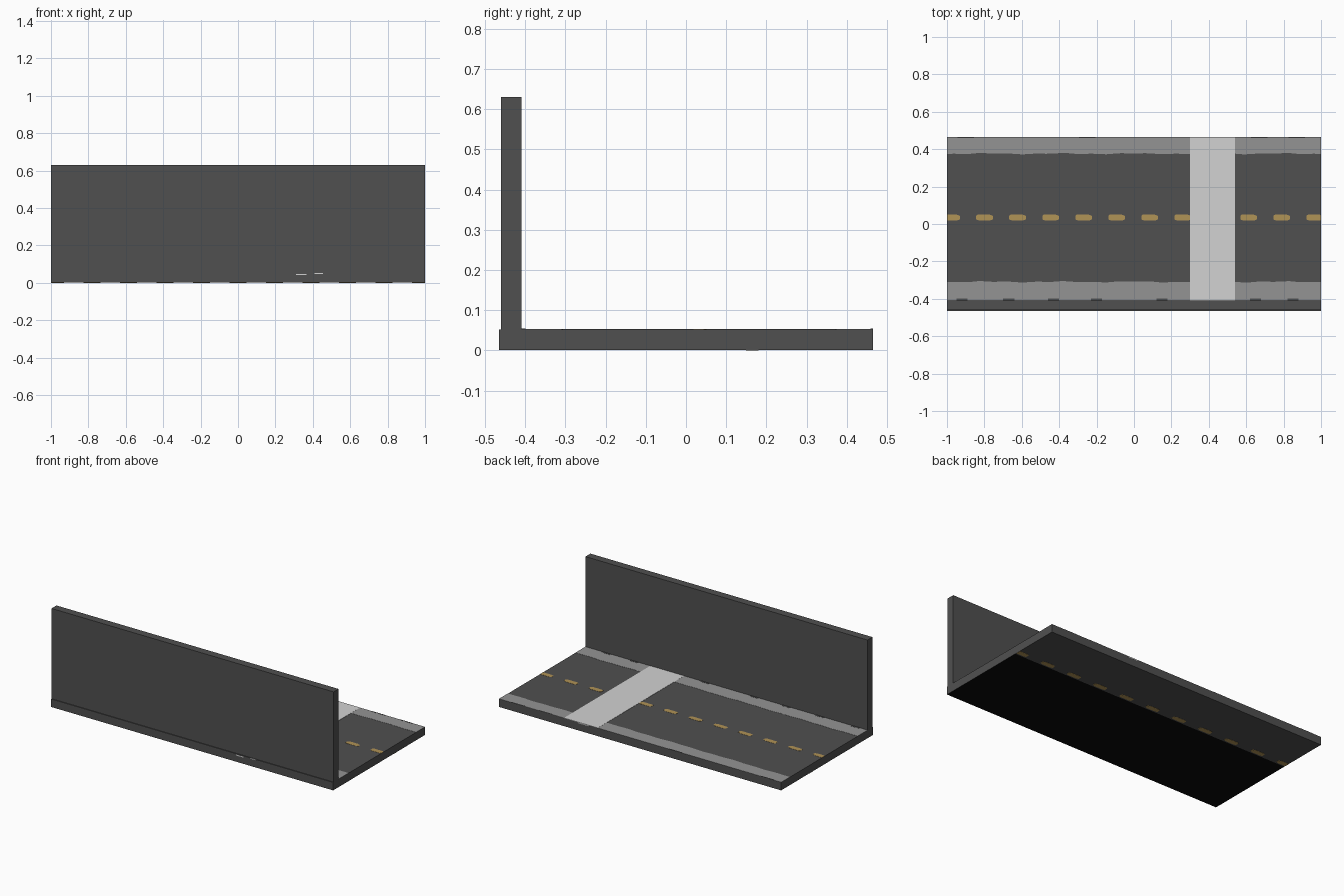
import bpy, bmesh, math

if "Cube" in bpy.data.objects:
    bpy.data.objects.remove(bpy.data.objects["Cube"])


def lin(c):
    c /= 255
    return c / 12.92 if c <= 0.04045 else ((c + 0.055) / 1.055) ** 2.4


def material(name, r, g, b):
    m = bpy.data.materials.new(name)
    m.diffuse_color = (lin(r), lin(g), lin(b), 1)
    m.use_nodes = True
    m.node_tree.nodes["Principled BSDF"].inputs["Base Color"].default_value = m.diffuse_color
    return m


ASPHALT = material("asphalt grey", 80, 80, 80)
PAVING = material("paving grey", 148, 148, 148)
PALE = material("pale crossing", 210, 210, 210)
OCHRE = material("ochre paint", 176, 147, 86)
BLACK = material("underside black", 10, 10, 10)
TOP = 0.052


def prism(name, outlines, z0, z1, mat):
    """Extrude one or more counter-clockwise xy outlines from z0 to z1."""
    bm = bmesh.new()
    for pts in outlines:
        f = bm.faces.new([bm.verts.new((x, y, z0)) for x, y in pts])
        up = bmesh.ops.extrude_face_region(bm, geom=[f])["geom"]
        for v in up:
            if isinstance(v, bmesh.types.BMVert):
                v.co.z = z1
    bmesh.ops.recalc_face_normals(bm, faces=bm.faces)
    me = bpy.data.meshes.new(name)
    bm.to_mesh(me)
    bm.free()
    me.materials.append(mat)
    ob = bpy.data.objects.new(name, me)
    bpy.context.collection.objects.link(ob)
    return ob


def rect(x0, x1, y0, y1):
    return [(x0, y0), (x1, y0), (x1, y1), (x0, y1)]


def dash(x, y, length=0.09, w=0.032):
    """Rounded, slightly worn paint dash, clipped at the slab ends."""
    a, b, h = x - length / 2, x + length / 2, w / 2
    pts = [(a, y - h * .7), (a + .015, y - h), (b - .015, y - h), (b, y - h * .6),
           (b, y + h * .5), (b - .02, y + h), (a + .01, y + h), (a, y + h * .6)]
    return [(max(-1, min(1, px)), py) for px, py in pts]


# Road slab, underside cut in two so one part is black
slab = prism("road_slab", [rect(-1, 1, -0.465, 0.465)], 0.001, TOP, ASPHALT)
slab.data.materials.append(BLACK)
bm = bmesh.new()
bm.from_mesh(slab.data)
bmesh.ops.bisect_plane(bm, geom=bm.verts[:] + bm.edges[:] + bm.faces[:],
                       plane_co=(0, 0.14, 0), plane_no=(0, 1, 0))
for f in bm.faces:
    if f.normal.z < -0.9 and f.calc_center_median().y < 0.14:
        f.material_index = 1
bm.to_mesh(slab.data)
bm.free()

# Long wall along the front edge
prism("wall", [rect(-1, 1, -0.46, -0.41)], TOP - 0.002, 0.63, ASPHALT)


# Pavements with uneven inner edges, left and right of the crossing
def pavement(x0, x1, outer, inner):
    n = max(4, round((x1 - x0) / 0.04))
    edge = []
    for i in range(n + 1):
        x = x0 + (x1 - x0) * i / n
        edge.append((x, inner + 0.004 * math.sin(13 * x) * math.sin(29 * x)))
    return [(x0, outer)] + edge + [(x1, outer)]


SPANS = ((-1, 0.30), (0.54, 1))
prism("back_pavement", [pavement(a, b, 0.465, 0.376) for a, b in SPANS],
      TOP - 0.001, TOP + 0.001, PAVING)
prism("front_pavement", [pavement(a, b, -0.41, -0.309) for a, b in SPANS],
      TOP - 0.001, TOP + 0.001, PAVING)

# Dark worn patches at the outer pavement edges
prism("worn_patches",
      [rect(x - .03, x + .03, -0.41, -0.399) for x in (-.92, -.67, -.43, -.2, .15, .65, .85)]
      + [rect(x - .045, x + .045, 0.459, 0.465) for x in (-.9, -.25, .67, .87)],
      TOP - 0.001, TOP + 0.0018, ASPHALT)

# Pale crossing strip, with the paint spilling onto the slab edges
prism("crossing", [rect(0.30, 0.54, -0.41, 0.465)], TOP - 0.001, TOP + 0.0015, PALE)
prism("spill_low", [rect(0.31, 0.365, -0.4655, -0.464)], 0.041, 0.047, PALE)
prism("spill_high", [rect(0.41, 0.455, -0.4655, -0.464)], 0.047, 0.052, PALE)
prism("spill_back", [rect(0.36, 0.44, 0.464, 0.4655)], 0.047, 0.052, PALE)

# Centre line dashes on the road
prism("centre_dashes", [dash(-0.975 + 0.1765 * i, 0.035) for i in range(12) if i not in (8,)],
      TOP - 0.001, TOP + 0.001, OCHRE)

# Matching dashes on the underside
prism("underside_dashes", [dash(0.975 - 0.195 * i, 0.165) for i in range(11)],
      0, 0.002, OCHRE)
